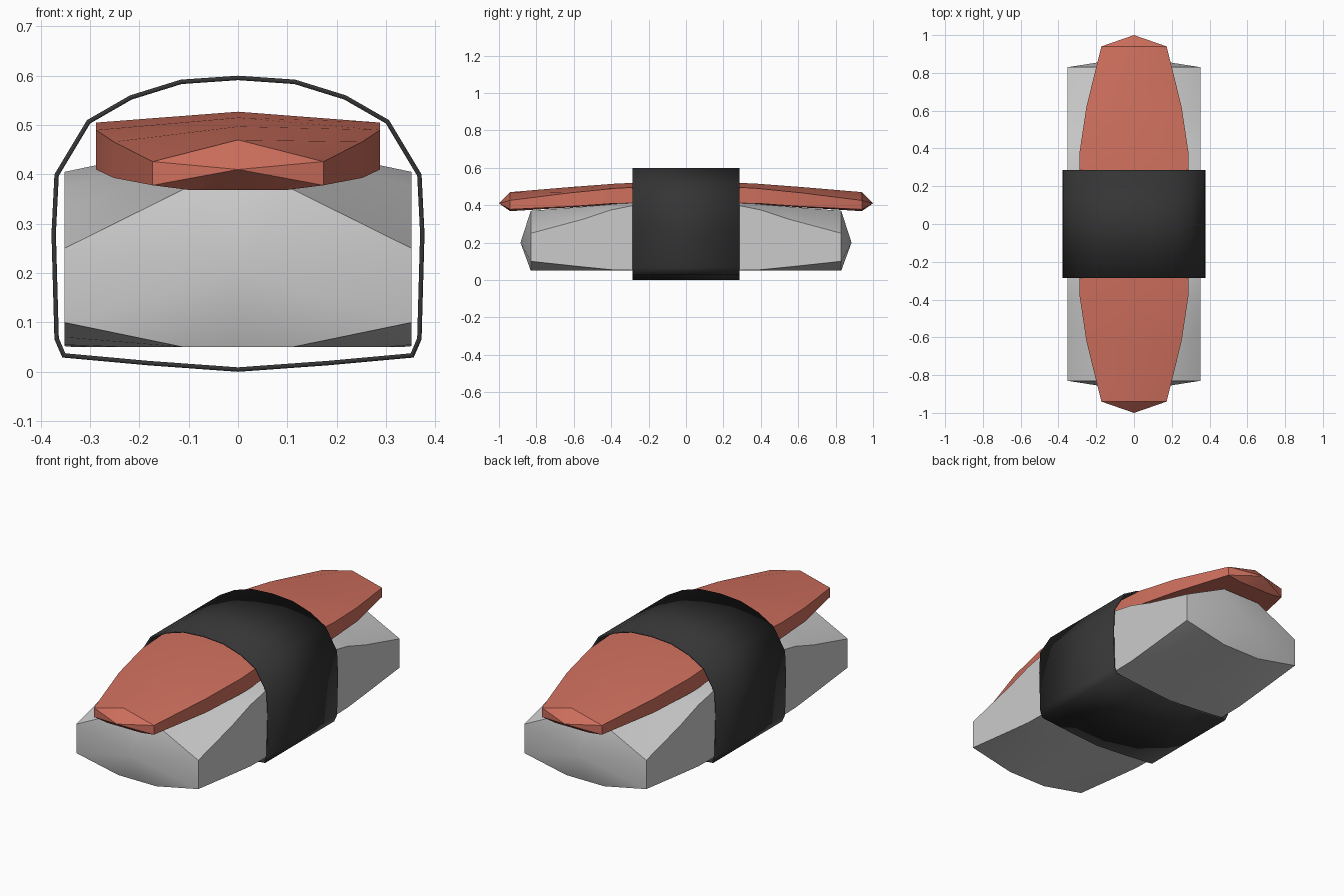
import bpy, bmesh, math

if "Cube" in bpy.data.objects:
    bpy.data.objects.remove(bpy.data.objects["Cube"])


def material(name, color):
    m = bpy.data.materials.new(name)
    m.diffuse_color = color
    m.use_nodes = True
    m.node_tree.nodes["Principled BSDF"].inputs["Base Color"].default_value = m.diffuse_color
    return m


def finish(bm, name, mat=None, angle=35, recalc=True):
    if recalc:
        bmesh.ops.recalc_face_normals(bm, faces=bm.faces[:])
    me = bpy.data.meshes.new(name)
    bm.to_mesh(me)
    bm.free()
    ob = bpy.data.objects.new(name, me)
    bpy.context.collection.objects.link(ob)
    if mat:
        me.materials.append(mat)
    bpy.ops.object.select_all(action='DESELECT')
    bpy.context.view_layer.objects.active = ob
    ob.select_set(True)
    bpy.ops.object.shade_smooth_by_angle(angle=math.radians(angle))
    return ob


def mirror_x(half):
    """Close a half section (top centre to bottom centre) into a full loop."""
    return half + [(-x, z) for x, z in half[-2:0:-1]]


def loft(name, stations, tip_y, tip_z, mat=None, angle=35):
    """Loft half sections given for y >= 0, mirrored to -y, with pointed ends."""
    full = [(-y, h) for y, h in reversed(stations)] + stations
    bm = bmesh.new()
    rings = [[bm.verts.new((x, y, z)) for x, z in mirror_x(h)] for y, h in full]
    n = len(rings[0])
    for a, b in zip(rings, rings[1:]):
        for i in range(n):
            j = (i + 1) % n
            bm.faces.new((a[i], a[j], b[j], b[i]))
    for ring, s in ((rings[0], -1), (rings[-1], 1)):
        tip = bm.verts.new((0, s * tip_y, tip_z))
        for i in range(n):
            bm.faces.new((ring[i], ring[(i + 1) % n], tip))
    return finish(bm, name, mat, angle)


# Rice block: chamfers grow toward the bulging ends
def rice_section(top, top_w, side_top, side_bottom, bottom_w):
    return [(0, top), (top_w, top), (0.352, side_top),
            (0.352, side_bottom), (bottom_w, 0.05), (0, 0.05)]


loft("rice", [
    (0.25, rice_section(0.418, 0.29, 0.405, 0.052, 0.33)),
    (0.40, rice_section(0.405, 0.24, 0.375, 0.055, 0.30)),
    (0.55, rice_section(0.392, 0.19, 0.325, 0.07, 0.22)),
    (0.83, rice_section(0.37, 0.11, 0.25, 0.10, 0.11)),
], 0.885, 0.20, angle=45)


# Fish slice: thin tapered slab drooping toward pointed ends
def fish_section(w, top, edge_top, edge_bottom, bottom):
    return [(0, top), (w, edge_top), (w, edge_bottom),
            (w * 0.55, bottom), (0, bottom)]


loft("fish_slice", [
    (0.12, fish_section(0.288, 0.527, 0.505, 0.412, 0.410)),
    (0.38, fish_section(0.288, 0.515, 0.490, 0.410, 0.405)),
    (0.62, fish_section(0.252, 0.497, 0.466, 0.393, 0.388)),
    (0.94, fish_section(0.173, 0.470, 0.426, 0.378, 0.368)),
], 1.0, 0.41, material("salmon", (0.62, 0.16, 0.11, 1)), 30)

# Seaweed band: thin open sleeve around the middle
right = [(0, 0.0), (0.18, 0.013), (0.356, 0.029), (0.372, 0.066), (0.378, 0.28),
         (0.372, 0.40), (0.306, 0.51), (0.219, 0.56), (0.116, 0.592), (0, 0.60)]
profile = right + [(-x, z) for x, z in right[-2:0:-1]]
bm = bmesh.new()
front, back = [[bm.verts.new((x, y, z)) for x, z in profile] for y in (-0.285, 0.285)]
for i in range(len(profile)):
    j = (i + 1) % len(profile)
    bm.faces.new((front[i], back[i], back[j], front[j]))
band = finish(bm, "seaweed_band", material("seaweed", (0.035, 0.035, 0.035, 1)), 35, False)
solid = band.modifiers.new("thickness", 'SOLIDIFY')
solid.thickness = 0.009
solid.offset = -1
solid.use_even_offset = True
